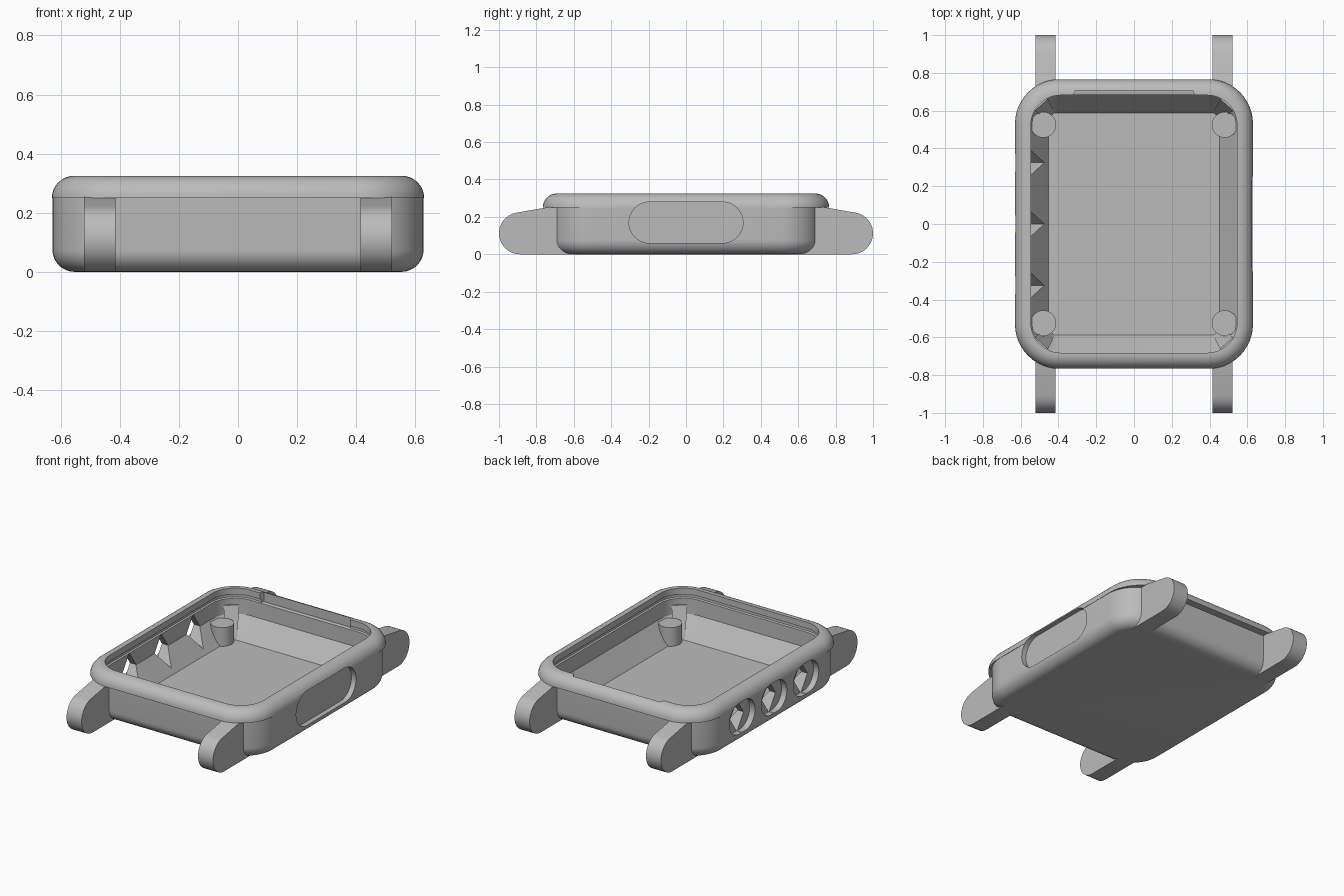
import bpy, bmesh, math

if "Cube" in bpy.data.objects:
    bpy.data.objects.remove(bpy.data.objects["Cube"])

grey = bpy.data.materials.new("case grey")
grey.diffuse_color = (0.5, 0.5, 0.5, 1)
grey.use_nodes = True
grey.node_tree.nodes["Principled BSDF"].inputs["Base Color"].default_value = grey.diffuse_color


def rounded_rect(hx, hy, r, z, n=12):
    pts = []
    for k, (sx, sy) in enumerate([(1, 1), (-1, 1), (-1, -1), (1, -1)]):
        for i in range(n + 1):
            a = math.pi / 2 * (k + i / n)
            pts.append((sx * (hx - r) + r * math.cos(a), sy * (hy - r) + r * math.sin(a), z))
    return pts


def loft(name, rings):
    """Closed solid skinned through rings with equal point counts."""
    bm = bmesh.new()
    loops = [[bm.verts.new(p) for p in ring] for ring in rings]
    n = len(loops[0])
    for a, b in zip(loops, loops[1:]):
        for i in range(n):
            bm.faces.new((a[i], a[(i + 1) % n], b[(i + 1) % n], b[i]))
    bm.faces.new(loops[0])
    bm.faces.new(loops[-1])
    bmesh.ops.recalc_face_normals(bm, faces=bm.faces)
    me = bpy.data.meshes.new(name)
    bm.to_mesh(me)
    bm.free()
    me.materials.append(grey)
    ob = bpy.data.objects.new(name, me)
    bpy.context.collection.objects.link(ob)
    return ob


def prism_x(name, yz, x0, x1):
    """Extrude a y-z outline along x."""
    return loft(name, [[(x, y, z) for y, z in yz] for x in (x0, x1)])


def obround(cy, cz, hw, r, n=16):
    pts = []
    for k, s in enumerate((1, -1)):
        for i in range(n + 1):
            a = -math.pi / 2 + math.pi * (k + i / n)
            pts.append((cy + s * (hw - r) + r * math.cos(a), cz + r * math.sin(a)))
    return pts


def boolean(target, other, op):
    mod = target.modifiers.new("bool", 'BOOLEAN')
    mod.object, mod.operation, mod.solver = other, op, 'EXACT'
    bpy.context.view_layer.objects.active = target
    bpy.ops.object.modifier_apply(modifier=mod.name)
    bpy.data.objects.remove(other)


def smooth(ob):
    bpy.ops.object.select_all(action='DESELECT')
    ob.select_set(True)
    bpy.context.view_layer.objects.active = ob
    bpy.ops.object.shade_smooth_by_angle(angle=math.radians(30))


# Case body: filleted bottom, wider rim overhanging the ends, filleted top
F, N = 0.075, 8
rings = []
for i in range(N + 1):
    a = math.pi / 2 * i / N
    d = F * (1 - math.sin(a))
    rings.append(rounded_rect(0.628 - d, 0.718 - d, 0.21 - d, F * (1 - math.cos(a))))
rings.append(rounded_rect(0.628, 0.718, 0.21, 0.25))
for i in range(N + 1):
    a = math.pi / 2 * i / N
    d = F * (1 - math.cos(a))
    rings.append(rounded_rect(0.63 - d, 0.766 - d, 0.235 - d, 0.325 - F * (1 - math.sin(a))))
case = loft("watch_case", rings)

# Four strap lugs
R = 0.112
for sx in (-1, 1):
    for sy in (-1, 1):
        arc = [(1 - R + R * math.cos(t), R + R * math.sin(t))
               for t in [math.radians(-90 + 168 * i / 16) for i in range(17)]]
        outline = [(0.6, 0.0)] + arc + [(0.72, 0.255), (0.6, 0.255)]
        boolean(case, prism_x("lug", [(sy * y, z) for y, z in outline],
                              sx * 0.415, sx * 0.522), 'UNION')

# Inner cavity: flat floor, sloped lower walls, small groove under the lip
boolean(case, loft("cavity", [
    rounded_rect(0.453, 0.588, 0.04, 0.03),
    rounded_rect(0.547, 0.683, 0.16, 0.16),
    rounded_rect(0.547, 0.683, 0.16, 0.26),
    rounded_rect(0.556, 0.692, 0.169, 0.265),
    rounded_rect(0.556, 0.692, 0.169, 0.28),
    rounded_rect(0.546, 0.682, 0.159, 0.285),
    rounded_rect(0.546, 0.682, 0.159, 0.4)]), 'DIFFERENCE')

# Notch in the back lip
boolean(case, loft("notch", [[(-0.31, 0.708, z), (0.31, 0.708, z), (0.33, 0.66, z),
                              (-0.33, 0.66, z)] for z in (0.262, 0.4)]), 'DIFFERENCE')

# Long recess on the right side
boolean(case, prism_x("button_recess", obround(0, 0.17, 0.305, 0.11), 0.595, 0.7), 'DIFFERENCE')

# Three oval recesses with diamond holes on the left side
for y in (-0.325, 0, 0.325):
    boolean(case, prism_x("oval", obround(y, 0.165, 0.13, 0.1), -0.7, -0.59), 'DIFFERENCE')
    boolean(case, prism_x("diamond", [(y - 0.068, 0.162), (y, 0.06), (y + 0.068, 0.162),
                                      (y, 0.262)], -0.7, -0.4), 'DIFFERENCE')
smooth(case)

# Corner pegs and the gussets behind them
for sx in (-1, 1):
    for sy in (-1, 1):
        peg = loft("corner_peg", [[(sx * 0.48 + 0.068 * math.cos(t), sy * 0.525 + 0.068 * math.sin(t), z)
                                   for t in [math.tau * i / 32 for i in range(32)]]
                                  for z in (0.02, 0.15)])
        smooth(peg)
        loft("corner_gusset", [
            [(sx * x, sy * y, z) for x, y, z in [(0.42, 0.59, 0.025), (0.46, 0.55, 0.025), (0.53, 0.66, 0.025)]],
            [(sx * x, sy * y, z) for x, y, z in [(0.455, 0.662, 0.22), (0.525, 0.6, 0.22), (0.53, 0.66, 0.22)]]])
